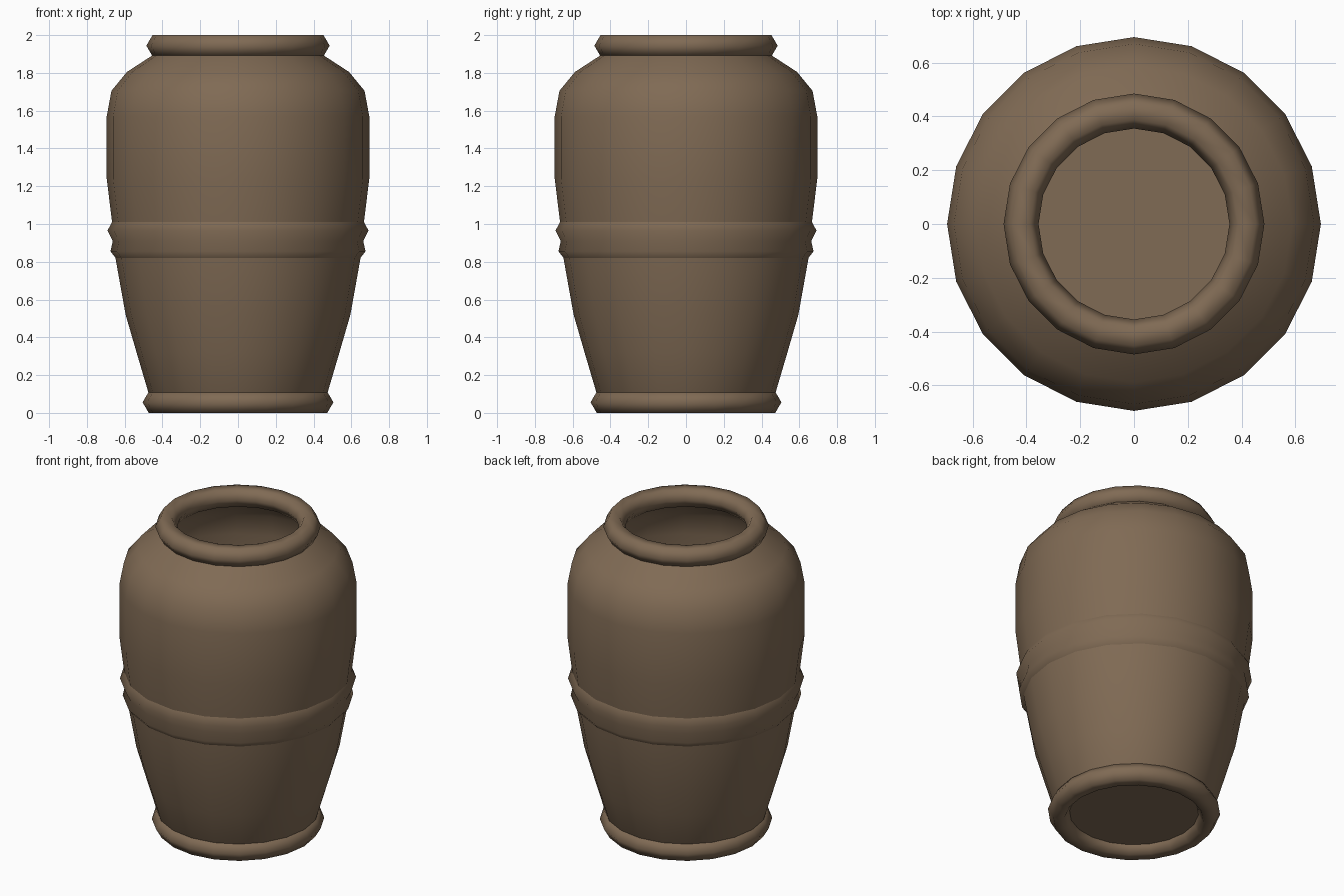
import bpy, bmesh, math

if "Cube" in bpy.data.objects:
    bpy.data.objects.remove(bpy.data.objects["Cube"])

SIDES = 20
clay = bpy.data.materials.new("brown clay")
clay.diffuse_color = (0.215, 0.145, 0.089, 1)
clay.use_nodes = True
clay.node_tree.nodes["Principled BSDF"].inputs["Base Color"].default_value = clay.diffuse_color


def lathe(name, profile):
    """Spin an (r, z) profile, listed bottom to top, around the z axis."""
    bm = bmesh.new()
    rings = []
    for r, z in profile:
        rings.append([bm.verts.new((r * math.cos(math.tau * i / SIDES),
                                    r * math.sin(math.tau * i / SIDES), z))
                      for i in range(SIDES)])
    for a, b in zip(rings, rings[1:]):
        for i in range(SIDES):
            j = (i + 1) % SIDES
            bm.faces.new((a[i], a[j], b[j], b[i]))
    me = bpy.data.meshes.new(name)
    bm.to_mesh(me)
    bm.free()
    ob = bpy.data.objects.new(name, me)
    bpy.context.collection.objects.link(ob)
    finish(ob)


def finish(ob):
    ob.data.materials.append(clay)
    for p in ob.data.polygons:
        p.use_smooth = True


def ring(name, major, minor, z):
    """Rounded ring with a six-sided section."""
    bpy.ops.mesh.primitive_torus_add(major_segments=SIDES, minor_segments=6,
                                     major_radius=major, minor_radius=minor,
                                     location=(0, 0, z))
    ob = bpy.context.object
    ob.name = name
    finish(ob)


# Hollow body, open at the mouth
lathe("body", [(0.44, 0.05), (0.475, 0.11), (0.537, 0.32), (0.595, 0.52),
               (0.647, 0.81), (0.668, 1.02), (0.695, 1.24), (0.695, 1.57),
               (0.67, 1.705), (0.588, 1.805), (0.465, 1.885), (0.42, 1.92)])

# Double-ridged band around the belly
lathe("belly_band", [(0.64, 0.81), (0.675, 0.855), (0.663, 0.91),
                     (0.691, 0.965), (0.662, 1.02)])

# Rolled lip and foot
ring("rim", 0.42, 0.065, 1.944)
ring("foot", 0.44, 0.065, 0.056)

# Flat floor of the jar
bpy.ops.mesh.primitive_circle_add(vertices=SIDES, radius=0.44, fill_type='NGON',
                                  location=(0, 0, 0.05), rotation=(0, 0, math.pi / 2))
floor = bpy.context.object
floor.name = "floor"
floor.data.materials.append(clay)
